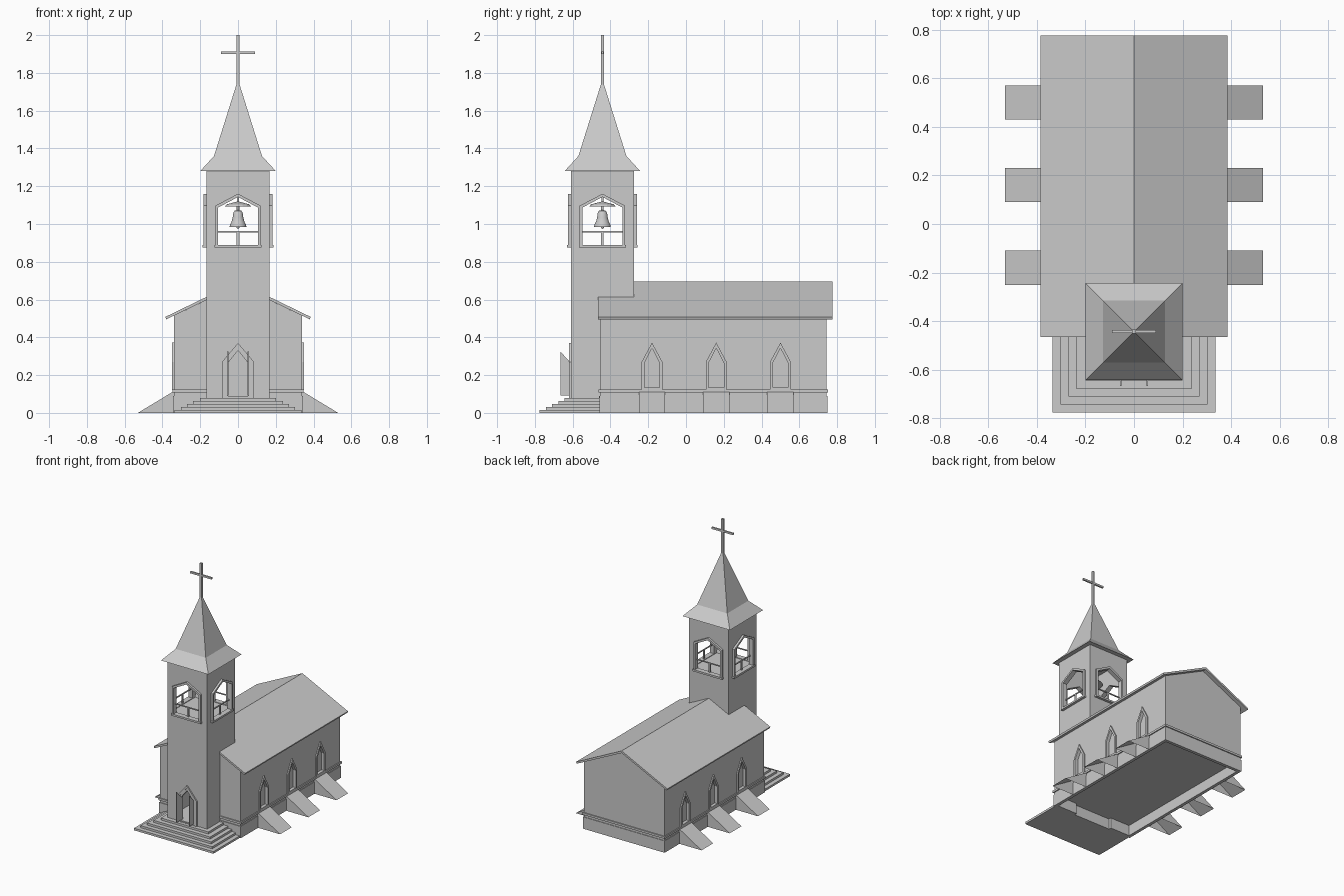
import bpy, bmesh, math
from mathutils import Matrix

if "Cube" in bpy.data.objects:
    bpy.data.objects.remove(bpy.data.objects["Cube"])

I = Matrix.Identity(4)
TY = -0.4425                      # tower centre in y


def place(x, y, deg=0):
    return Matrix.Translation((x, y, 0)) @ Matrix.Rotation(math.radians(deg), 4, 'Z')


def finish(name, bm, M=I):
    bmesh.ops.recalc_face_normals(bm, faces=bm.faces)
    bm.transform(M)
    me = bpy.data.meshes.new(name)
    bm.to_mesh(me)
    bm.free()
    ob = bpy.data.objects.new(name, me)
    bpy.context.collection.objects.link(ob)
    return ob


def prism(name, pts, y0, y1, M=I, open_bottom=False):
    """Extrude an (x, z) outline from y0 to y1."""
    bm = bmesh.new()
    a = [bm.verts.new((x, y0, z)) for x, z in pts]
    b = [bm.verts.new((x, y1, z)) for x, z in pts]
    bm.faces.new(a)
    bm.faces.new(b[::-1])
    for i in range(len(pts)):
        j = (i + 1) % len(pts)
        bm.faces.new((a[i], b[i], b[j], a[j]))
    bmesh.ops.recalc_face_normals(bm, faces=bm.faces)
    if open_bottom:
        bm.normal_update()
        low = [f for f in bm.faces if f.normal.z < -0.9]
        bmesh.ops.delete(bm, geom=low, context='FACES_ONLY')
    return finish(name, bm, M)


def box(name, x0, x1, y0, y1, z0, z1, M=I):
    return prism(name, [(x0, z0), (x1, z0), (x1, z1), (x0, z1)], y0, y1, M)


def ring(name, outer, inner, y0, y1, M=I):
    """Flat frame between two matching outlines."""
    bm = bmesh.new()
    loops = [[bm.verts.new((x, y, z)) for x, z in p]
             for p, y in ((outer, y0), (inner, y0), (inner, y1), (outer, y1))]
    n = len(outer)
    for k in range(4):
        p, q = loops[k], loops[(k + 1) % 4]
        for i in range(n):
            j = (i + 1) % n
            bm.faces.new((p[i], p[j], q[j], q[i]))
    return finish(name, bm, M)


def gable(hw, z0, spring, apex):
    return [(-hw, z0), (hw, z0), (hw, spring), (0, apex), (-hw, spring)]


def cut(ob, cutters):
    for c in cutters:
        m = ob.modifiers.new("cut", 'BOOLEAN')
        m.operation, m.solver, m.object = 'DIFFERENCE', 'EXACT', c
    dg = bpy.context.evaluated_depsgraph_get()
    me = bpy.data.meshes.new_from_object(ob.evaluated_get(dg))
    ob.modifiers.clear()
    ob.data = me
    for c in cutters:
        bpy.data.objects.remove(c)


def lathe(name, profile, n, M=I, smooth=True, turn=0.0):
    bm = bmesh.new()
    rows = []
    for r, z in profile:
        if r == 0:
            rows.append([bm.verts.new((0, 0, z))] * n)
        else:
            rows.append([bm.verts.new((r * math.cos(turn + 2 * math.pi * i / n),
                                       r * math.sin(turn + 2 * math.pi * i / n), z)) for i in range(n)])
    for p, q in zip(rows, rows[1:]):
        for i in range(n):
            j = (i + 1) % n
            f = bm.faces.new(list(dict.fromkeys((p[i], p[j], q[j], q[i]))))
            f.smooth = smooth
    return finish(name, bm, M)


# Nave: hollow gabled shell, open where the tower stands, recessed windows
nave = prism("nave_walls", gable(0.34, 0, 0.514, 0.678), -0.455, 0.745)
sides = [(y, d) for y in (-0.18, 0.16, 0.5) for d in (90, -90)]
cutters = [prism("c", gable(0.32, -0.1, 0.49, 0.65), -0.435, 0.725),
           box("c", -0.155, 0.155, -0.6, -0.285, -0.1, 0.6)]
cutters += [prism("c", gable(0.04, 0.135, 0.265, 0.342), -0.4, -0.325, place(0, y, d)) for y, d in sides]
cut(nave, cutters)
box("nave_floor", -0.325, 0.325, -0.46, 0.73, 0.08, 0.09)
prism("nave_roof", [(-0.385, 0.508), (-0.38, 0.495), (0, 0.678), (0.38, 0.495),
                    (0.385, 0.508), (0, 0.695)], -0.465, 0.775)

# Plinth and its top moulding
for name, e, z0, z1 in (("plinth", 0.004, 0, 0.09), ("plinth_band", 0.008, 0.108, 0.124)):
    p = box(name, -0.34 - e, 0.34 + e, -0.455 - e, 0.745 + e, z0, z1)
    cut(p, [box("c", -0.325, 0.325, -0.44, 0.73, -0.1, 0.3),
            box("c", -0.16, 0.16, -0.6, -0.28, -0.1, 0.3)])

# Window frames and sloping buttresses on both sides
for y, d in sides:
    ring("window_frame", gable(0.055, 0.122, 0.27, 0.372), gable(0.04, 0.135, 0.265, 0.342),
         -0.349, -0.335, place(0, y, d))
    prism("buttress", [(0.335, 0), (0.53, 0), (0.335, 0.118)], -0.07, 0.07,
          place(0, y, d - 90), open_bottom=True)

# Entrance steps
for i, (hw, front) in enumerate([(0.335, -0.775), (0.302, -0.742), (0.27, -0.709),
                                 (0.238, -0.676), (0.2, -0.643)]):
    box("step", -hw, hw, front, -0.455, 0.016 * i, 0.016 * (i + 1))

# Tower: hollow shaft, belfry with four gabled openings, pointed doorway
T = place(0, TY)
H = 0.1675
tower = box("tower", -H, H, -H, H, 0.08, 1.28, T)
cutters = [box("c", -H + 0.02, H - 0.02, -H + 0.02, H - 0.02, 0.09, 0.86, T),
           box("c", -H + 0.02, H - 0.02, -H + 0.02, H - 0.02, 0.885, 1.27, T),
           prism("c", gable(0.052, 0.09, 0.265, 0.33), -0.3, -0.1, T)]
op_out, op_in = gable(0.12, 0.88, 1.097, 1.16), gable(0.106, 0.89, 1.087, 1.143)
cutters += [box("c", -0.106, 0.106, -0.25, 0.25, 0.89, 1.087, T)]
cutters += [prism("c", op_in, -0.3, -0.1, place(0, TY, k * 90)) for k in range(4)]
cut(tower, cutters[:3] + cutters[4:])
bpy.data.objects.remove(cutters[3])
for k in range(4):
    M = place(0, TY, k * 90)
    ring("belfry_frame", op_out, op_in, -0.183, -0.155, M)
    box("belfry_sill", -0.125, 0.125, -0.187, -0.155, 0.876, 0.89, M)
    box("belfry_rail", -0.106, 0.106, -0.162, -0.154, 0.956, 0.963, M)
    box("belfry_post", -0.007, 0.007, -0.162, -0.154, 0.885, 0.958, M)

# Door surround and the two open door leaves
ring("door_frame", gable(0.085, 0.08, 0.27, 0.37), gable(0.066, 0.082, 0.268, 0.35), -0.177, -0.16, T)
ring("door_inner_frame", gable(0.068, 0.081, 0.268, 0.352), gable(0.052, 0.09, 0.265, 0.33), -0.172, -0.16, T)
for s in (-1, 1):
    prism("door_leaf", [(0.17, 0.092), (0.223, 0.092), (0.223, 0.325), (0.17, 0.268)],
          -0.003, 0.003, place(s * 0.054, TY, -90))

# Flared spire and cross
lathe("spire", [(0, 1.28), (0.2 * 2 ** .5, 1.28), (0.127 * 2 ** .5, 1.36), (0, 1.765)], 4, T,
      smooth=False, turn=math.pi / 4)
box("cross_post", -0.008, 0.008, -0.008, 0.008, 1.73, 2.0, T)
box("cross_arm", -0.09, 0.09, -0.006, 0.006, 1.9, 1.914, T)

# Bell with hanger and clapper
bell = lathe("bell", [(0, 0.995), (0.036, 0.993), (0.044, 0.985), (0.043, 0.995), (0.034, 1.012), (0.028, 1.035),
                      (0.025, 1.058), (0.018, 1.07), (0.007, 1.073), (0.007, 1.1)], 24, T)
lathe("bell_clapper", [(0, 0.974), (0.008, 0.98), (0.008, 0.99), (0, 0.996)], 12, T)
lathe("bell_cap", [(0, 1.093), (0.07, 1.093), (0.06, 1.104), (0, 1.12)], 16, T, smooth=False)
lathe("bell_rod", [(0.006, 1.11), (0.006, 1.275)], 8, T)
bpy.context.view_layer.objects.active = bell
bell.select_set(True)
bpy.ops.object.shade_smooth_by_angle()
